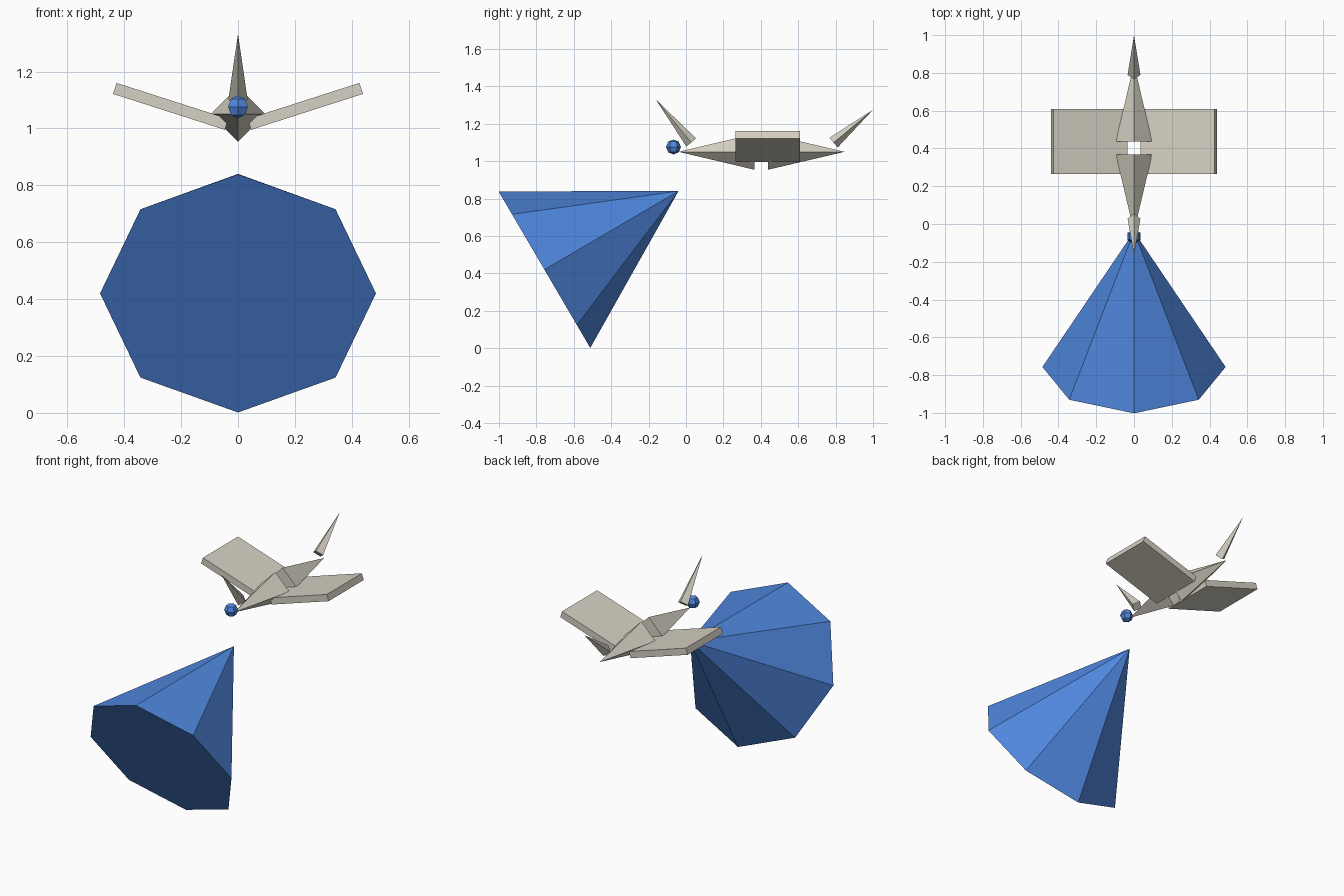
import bpy, bmesh, math
from mathutils import Vector, Matrix

if "Cube" in bpy.data.objects:
    bpy.data.objects.remove(bpy.data.objects["Cube"])


def material(name, rgb):
    m = bpy.data.materials.new(name)
    m.diffuse_color = (*rgb, 1)
    m.use_nodes = True
    m.node_tree.nodes["Principled BSDF"].inputs["Base Color"].default_value = m.diffuse_color
    return m


BLUE = material("blue", (0.078, 0.242, 0.73))
BEIGE = material("warm_beige", (0.68, 0.64, 0.55))


def finish(name, bm, mat):
    bmesh.ops.recalc_face_normals(bm, faces=bm.faces)
    me = bpy.data.meshes.new(name)
    bm.to_mesh(me)
    bm.free()
    me.materials.append(mat)
    ob = bpy.data.objects.new(name, me)
    bpy.context.collection.objects.link(ob)
    return ob


def cone(name, base, tip, radius, sides, mat):
    """Closed cone in the yz plane, with a corner on the x axis."""
    base, tip = Vector((0, *base)), Vector((0, *tip))
    u = Vector((1, 0, 0))
    v = (tip - base).normalized().cross(u)
    bm = bmesh.new()
    ring = []
    for i in range(sides):
        a = 2 * math.pi * i / sides
        ring.append(bm.verts.new(base + radius * (math.cos(a) * u + math.sin(a) * v)))
    top = bm.verts.new(tip)
    bm.faces.new(ring)
    for i in range(sides):
        bm.faces.new((ring[i], ring[(i + 1) % sides], top))
    return finish(name, bm, mat)


# large tilted cone
cone("big_cone", (-0.757, 0.42), (-0.04, 0.84), 0.485, 8, BLUE)

# body: two pointed halves with a small gap between them
cone("body_front", (0.367, 1.05), (-0.04, 1.05), 0.096, 4, BEIGE)
cone("body_back", (0.438, 1.05), (0.848, 1.05), 0.096, 4, BEIGE)

# raised spikes at both ends
cone("front_spike", (0.028, 1.10), (-0.163, 1.332), 0.034, 4, BEIGE)
cone("back_spike", (0.789, 1.099), (1.0, 1.275), 0.034, 4, BEIGE)

# wings: flat slabs angled upward
for side, name in ((1, "right_wing"), (-1, "left_wing")):
    bm = bmesh.new()
    bmesh.ops.create_cube(bm, size=1, matrix=(
        Matrix.Translation((side * 0.2365, 0.437, 1.0775))
        @ Matrix.Rotation(-side * math.radians(17.8), 4, 'Y')
        @ Matrix.Diagonal((0.413, 0.345, 0.0405, 1))))
    finish(name, bm, BEIGE)

# small ball at the front
bm = bmesh.new()
bmesh.ops.create_uvsphere(bm, u_segments=6, v_segments=4, radius=0.04,
                          matrix=Matrix.Translation((0, -0.067, 1.076)))
finish("ball", bm, BLUE)
